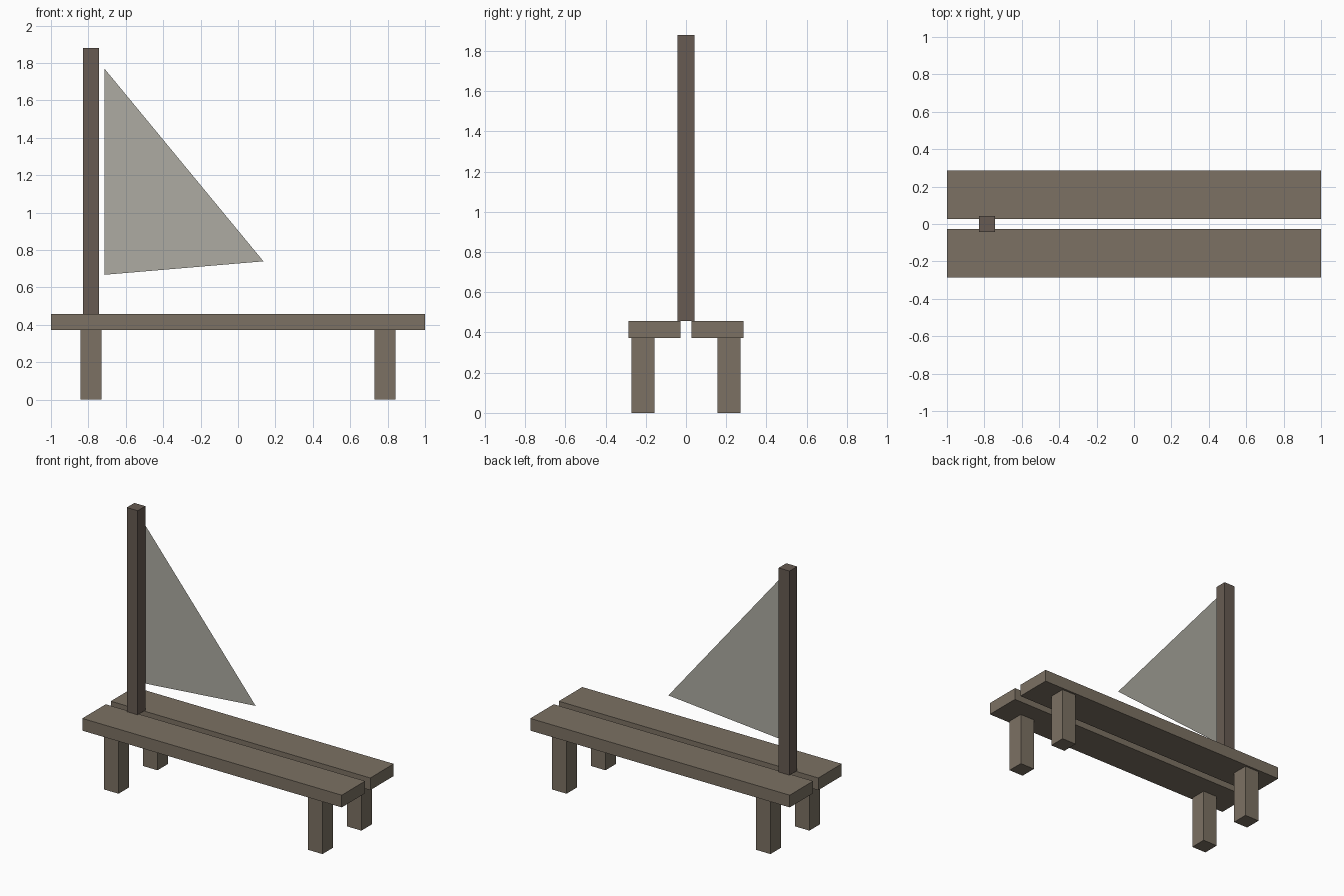
import bpy

if "Cube" in bpy.data.objects:
    bpy.data.objects.remove(bpy.data.objects["Cube"])


def material(name, rgb):
    mat = bpy.data.materials.new(name)
    mat.diffuse_color = (*rgb, 1.0)
    mat.use_nodes = True
    mat.node_tree.nodes["Principled BSDF"].inputs["Base Color"].default_value = mat.diffuse_color
    return mat


def mesh_object(name, verts, faces, mat):
    mesh = bpy.data.meshes.new(name)
    mesh.from_pydata(verts, [], faces)
    mesh.materials.append(mat)
    obj = bpy.data.objects.new(name, mesh)
    bpy.context.collection.objects.link(obj)
    return obj


def box(name, x, y, z, mat):
    """Box from (min, max) ranges on each axis."""
    verts = [(a, b, c) for a in x for b in y for c in z]
    faces = [(0, 1, 3, 2), (4, 6, 7, 5), (0, 4, 5, 1),
             (2, 3, 7, 6), (0, 2, 6, 4), (1, 5, 7, 3)]
    return mesh_object(name, verts, faces, mat)


wood = material("weathered_wood", (0.20, 0.165, 0.125))
dark_wood = material("dark_wood", (0.135, 0.105, 0.085))
cloth = material("sail_cloth", (0.42, 0.41, 0.36))

SEAT_BOTTOM, SEAT_TOP = 0.373, 0.458

for side, s in (("front", -1), ("back", 1)):
    # Seat plank, with a gap between the two
    box(f"{side}_seat_plank", (-1, 1), sorted((s * 0.028, s * 0.286)),
        (SEAT_BOTTOM, SEAT_TOP), wood)
    # Legs under each end of the plank
    for end, e in (("left", -1), ("right", 1)):
        box(f"{side}_{end}_leg", sorted((e * 0.73, e * 0.842)),
            sorted((s * 0.156, s * 0.272)), (0, SEAT_BOTTOM), wood)

# Mast standing over the gap
box("mast", (-0.828, -0.744), (-0.042, 0.042), (SEAT_TOP, 1.88), dark_wood)

# Single-sheet triangular sail
mesh_object("sail", [(-0.714, 0, 0.668), (0.136, 0, 0.74), (-0.714, 0, 1.77)],
            [(0, 1, 2)], cloth)
